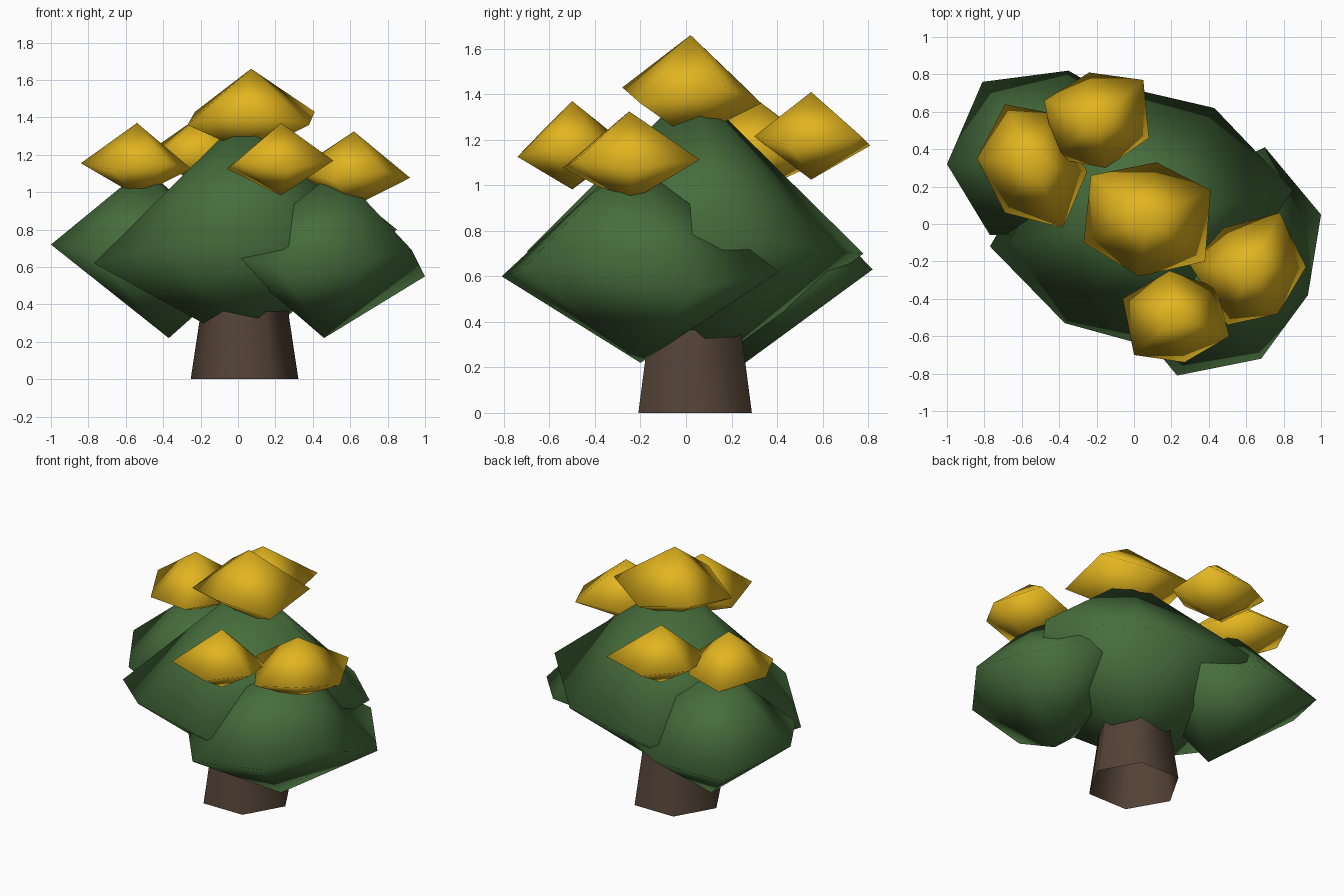
import bpy
import bmesh
import math

default_cube = bpy.data.objects.get("Cube")
if default_cube:
    bpy.data.objects.remove(default_cube, do_unlink=True)


def make_material(name, red, green, blue):
    material = bpy.data.materials.new(name)
    material.use_nodes = True
    color = (red, green, blue, 1)
    material.diffuse_color = color
    shader = next(n for n in material.node_tree.nodes if n.type == "BSDF_PRINCIPLED")
    shader.inputs["Base Color"].default_value = color
    shader.inputs["Roughness"].default_value = 0.9
    return material


leaf_green = make_material("leaf green", 0.061, 0.153, 0.045)
blossom_yellow = make_material("blossom yellow", 0.76, 0.46, 0.014)
bark_brown = make_material("bark brown", 0.086, 0.055, 0.037)


def add_object(name, bm, material):
    """Turn a bmesh into a fully soft-shaded object."""
    bmesh.ops.recalc_face_normals(bm, faces=bm.faces)
    for face in bm.faces:
        face.smooth = True
    mesh = bpy.data.meshes.new(name)
    bm.to_mesh(mesh)
    bm.free()
    mesh.materials.append(material)
    result = bpy.data.objects.new(name, mesh)
    bpy.context.collection.objects.link(result)
    return result


def add_clump(name, material, top, bottom, rim):
    """A double pyramid: a rim joined to a top and a bottom point."""
    bm = bmesh.new()
    upper, lower = bm.verts.new(top), bm.verts.new(bottom)
    ring = [bm.verts.new(point) for point in rim]
    for current, following in zip(ring, ring[1:] + ring[:1]):
        bm.faces.new((current, following, upper))
        bm.faces.new((following, current, lower))
    add_object(name, bm, material)


def add_blossom(name, center, zigzag, rise, drop, outline):
    """A small clump whose rim corners step up and down in turn."""
    x, y, z = center
    rim = [(px, py, z + (-zigzag if index % 2 else zigzag))
           for index, (px, py) in enumerate(outline)]
    add_clump(name, blossom_yellow, (x, y, z + rise), (x, y, z - drop), rim)


# Trunk: open six-sided tapered tube
bm = bmesh.new()
trunk_rings = []
for radius, height in ((0.288, 0), (0.19, 0.65)):
    trunk_rings.append([
        bm.verts.new((0.035 + radius * math.cos(side * math.pi / 3),
                      0.04 + radius * math.sin(side * math.pi / 3), height))
        for side in range(6)])
low, high = trunk_rings
for side in range(6):
    after = (side + 1) % 6
    bm.faces.new((low[side], low[after], high[after], high[side]))
add_object("trunk", bm, bark_brown)

# Foliage: one large middle clump and two side clumps
add_clump("middle_foliage", leaf_green, (0.06, 0.03, 1.44), (0.05, 0.05, 0.17), [
    (-0.77, -0.12, 0.62), (-0.37, -0.53, 0.72), (0.25, -0.7, 0.71),
    (0.85, 0.18, 0.8), (0.43, 0.62, 0.71), (-0.26, 0.78, 0.7)])
add_clump("back_foliage", leaf_green, (-0.5, 0.34, 1.13), (-0.37, 0.26, 0.22), [
    (-1, 0.32, 0.72), (-0.77, -0.06, 0.68), (-0.14, -0.02, 0.68),
    (0.08, 0.57, 0.62), (-0.35, 0.82, 0.63), (-0.81, 0.76, 0.6)])
add_clump("front_foliage", leaf_green, (0.53, -0.25, 1.12), (0.46, -0.2, 0.22), [
    (1, 0.05, 0.55), (0.7, 0.41, 0.62), (0.15, 0.15, 0.66), (-0.05, -0.47, 0.66),
    (0.23, -0.81, 0.6), (0.68, -0.72, 0.63), (0.93, -0.38, 0.69)])

# Blossoms: small clumps resting on the foliage
add_blossom("top_blossom", (0.07, 0.02, 1.395), 0.035, 0.265, 0.19, [
    (-0.23, 0.26), (0.12, 0.33), (0.41, 0.18), (0.38, -0.2), (0.03, -0.28), (-0.27, -0.1)])
add_blossom("left_blossom", (-0.54, 0.32, 1.14), 0.015, 0.23, 0.16, [
    (-0.84, 0.35), (-0.69, 0.64), (-0.43, 0.59), (-0.25, 0.28), (-0.38, -0.02), (-0.69, 0.06)])
add_blossom("back_blossom", (-0.2, 0.55, 1.195), 0.02, 0.215, 0.17, [
    (-0.48, 0.66), (-0.24, 0.81), (0.05, 0.77), (0.08, 0.46), (-0.15, 0.3), (-0.42, 0.35)])
add_blossom("front_blossom", (0.23, -0.5, 1.147), -0.022, 0.223, 0.165, [
    (-0.06, -0.4), (0.19, -0.25), (0.44, -0.34), (0.51, -0.6), (0.27, -0.74), (0, -0.7)])
add_blossom("right_blossom", (0.62, -0.25, 1.095), -0.018, 0.23, 0.17, [
    (0.48, -0.02), (0.78, 0.06), (0.92, -0.23), (0.77, -0.48), (0.5, -0.54), (0.3, -0.22)])
